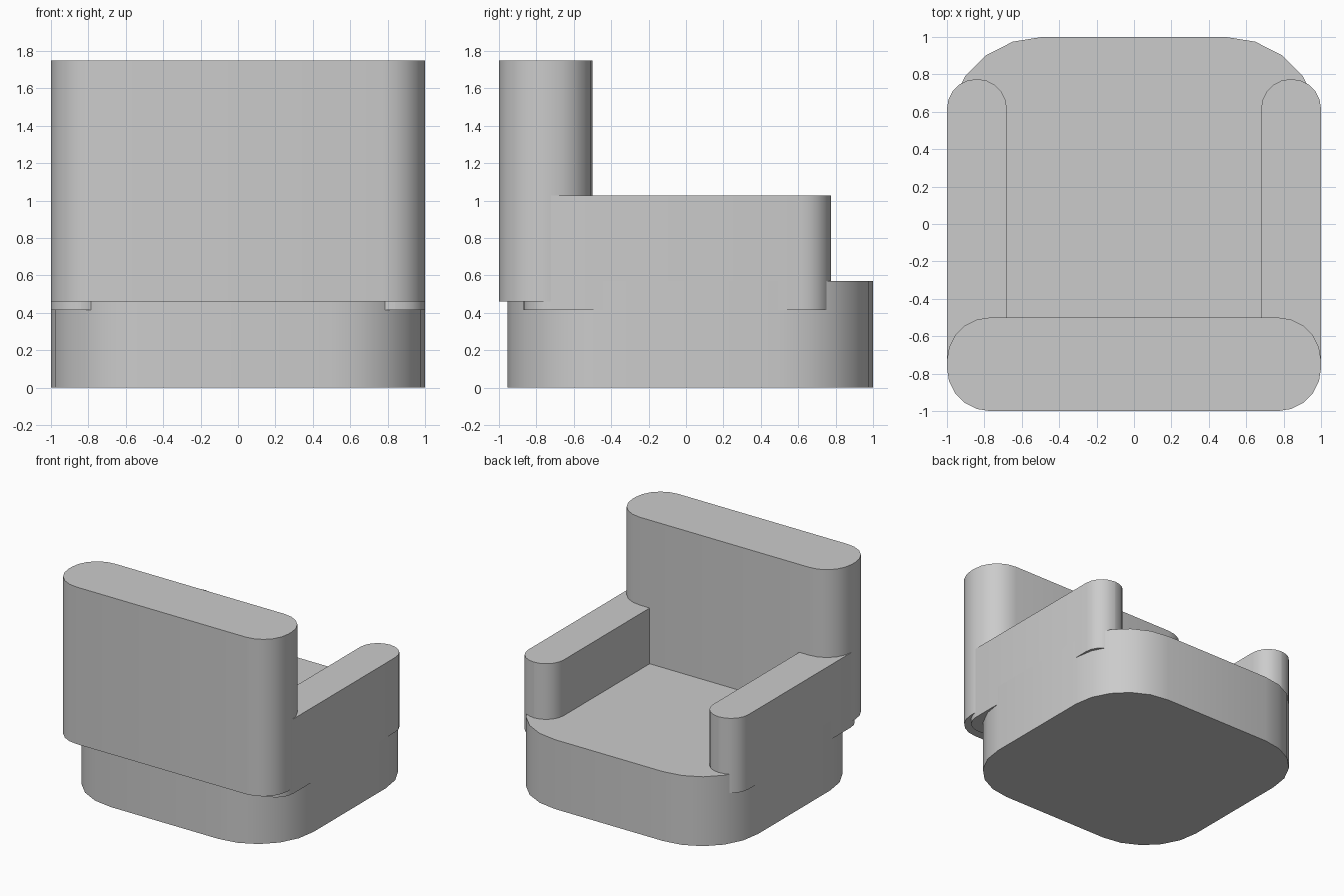
import bpy, bmesh, math

if "Cube" in bpy.data.objects:
    bpy.data.objects.remove(bpy.data.objects["Cube"])

grey = bpy.data.materials.new("light grey")
grey.diffuse_color = (0.6, 0.6, 0.6, 1)
grey.use_nodes = True
grey.node_tree.nodes["Principled BSDF"].inputs["Base Color"].default_value = grey.diffuse_color


def rounded_block(name, x, y, z, r, seg=5):
    """Upright block with rounded vertical corners; x, y, z are (min, max)."""
    bm = bmesh.new()
    corners = [(x[1] - r, y[1] - r, 0), (x[0] + r, y[1] - r, 90),
               (x[0] + r, y[0] + r, 180), (x[1] - r, y[0] + r, 270)]
    ring = []
    for cx, cy, start in corners:
        for i in range(seg + 1):
            a = math.radians(start + 90 * i / seg)
            ring.append(bm.verts.new((cx + r * math.cos(a), cy + r * math.sin(a), z[0])))
    bottom = bm.faces.new(ring)
    ext = bmesh.ops.extrude_face_region(bm, geom=[bottom], use_keep_orig=True)
    top = [v for v in ext["geom"] if isinstance(v, bmesh.types.BMVert)]
    bmesh.ops.translate(bm, verts=top, vec=(0, 0, z[1] - z[0]))
    bmesh.ops.remove_doubles(bm, verts=bm.verts, dist=1e-5)
    bmesh.ops.recalc_face_normals(bm, faces=bm.faces)
    me = bpy.data.meshes.new(name)
    bm.to_mesh(me)
    bm.free()
    me.materials.append(grey)
    ob = bpy.data.objects.new(name, me)
    bpy.context.collection.objects.link(ob)
    bpy.ops.object.select_all(action='DESELECT')
    ob.select_set(True)
    bpy.context.view_layer.objects.active = ob
    bpy.ops.object.shade_smooth_by_angle(angle=math.radians(35))
    return ob


# Seat base with wide corners
rounded_block("seat", (-1, 1), (-0.955, 1), (0, 0.57), 0.51)

# Tall backrest
rounded_block("backrest", (-1, 1), (-1, -0.5), (0.46, 1.75), 0.23)

# Armrests with round ends
rounded_block("armrest_right", (0.68, 1), (-0.87, 0.775), (0.415, 1.028), 0.159)
rounded_block("armrest_left", (-1, -0.68), (-0.87, 0.775), (0.415, 1.028), 0.159)
